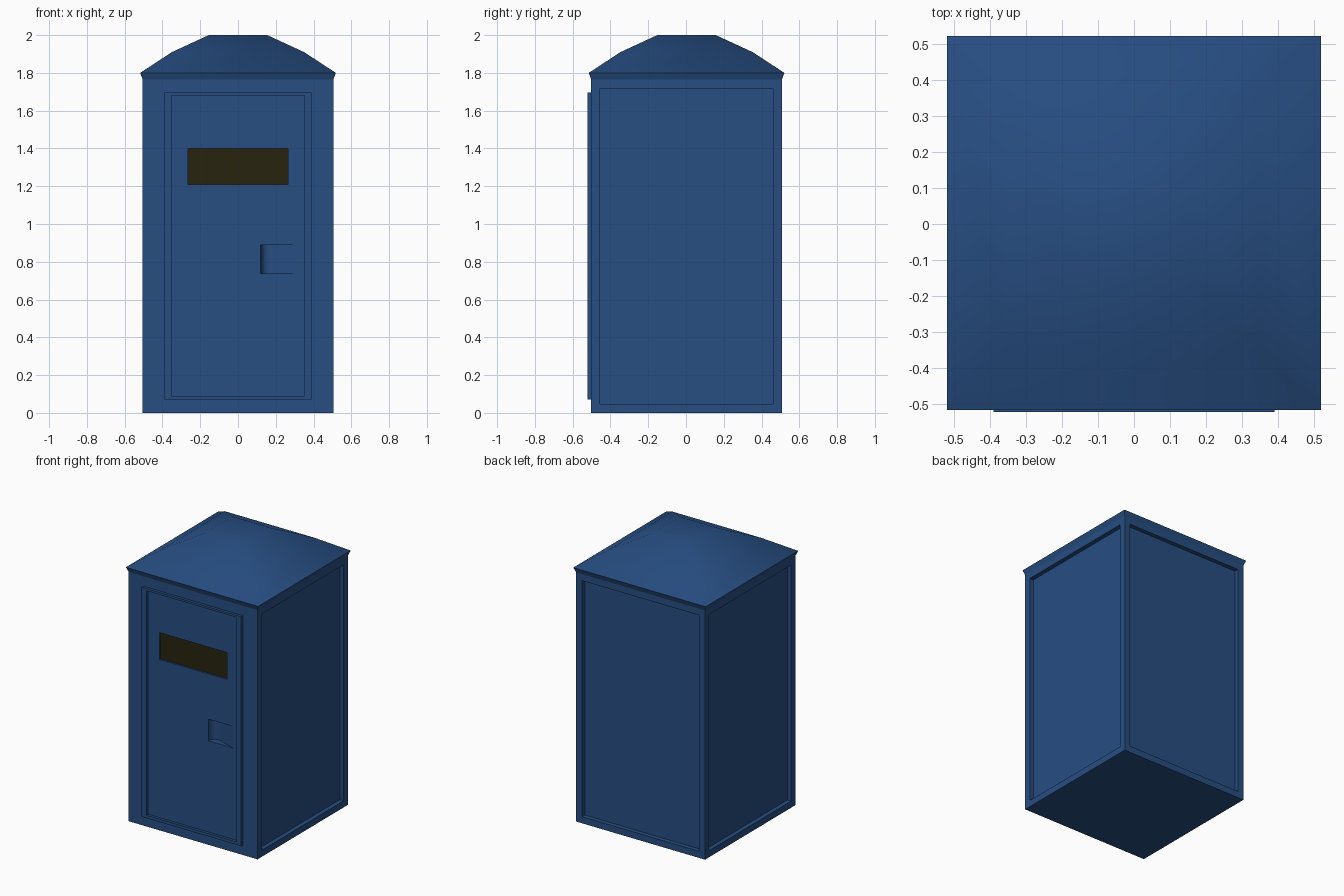
import bpy, bmesh

if "Cube" in bpy.data.objects:
    bpy.data.objects.remove(bpy.data.objects["Cube"])

CY = 0.003          # body centre in y (door frame sticks out at the front)
H = 0.505           # body half width
FRONT = CY - H      # y of the front wall / door surface
TOP = 1.765         # wall height


def material(name, rgb):
    m = bpy.data.materials.new(name)
    m.diffuse_color = (*rgb, 1)
    m.use_nodes = True
    m.node_tree.nodes["Principled BSDF"].inputs["Base Color"].default_value = m.diffuse_color
    return m


blue = material("cabin blue", (0.020, 0.075, 0.222))
dark = material("window dark", (0.020, 0.017, 0.005))


def finish(name, bm, mat, normals=True):
    if normals:
        bmesh.ops.recalc_face_normals(bm, faces=bm.faces)
    me = bpy.data.meshes.new(name)
    bm.to_mesh(me)
    bm.free()
    me.materials.append(mat)
    ob = bpy.data.objects.new(name, me)
    bpy.context.collection.objects.link(ob)
    return ob


def bridge(bm, a, b):
    n = len(a)
    for i in range(n):
        bm.faces.new((a[i], a[(i + 1) % n], b[(i + 1) % n], b[i]))


def rect(bm, x0, x1, z0, z1, y):
    return [bm.verts.new((x, y, z)) for x, z in ((x0, z0), (x1, z0), (x1, z1), (x0, z1))]


WIN = (-0.264, 0.264, 1.21, 1.40)
GRIP = (0.12, 0.312, 0.737, 0.89)

# Cabin: box with recessed side and back panels, front wall with two openings
bm = bmesh.new()
bmesh.ops.create_cube(bm, size=1)
for v in bm.verts:
    v.co = (v.co.x * 2 * H, v.co.y * 2 * H + CY, (v.co.z + 0.5) * TOP)
bm.normal_update()
panels = [f for f in bm.faces if abs(f.normal.z) < 0.5 and f.normal.y > -0.5]
front = [f for f in bm.faces if f.normal.y < -0.5]
bmesh.ops.inset_individual(bm, faces=panels, thickness=0.066)
bmesh.ops.inset_individual(bm, faces=panels, thickness=0.0005, depth=-0.03)
bmesh.ops.delete(bm, geom=front, context='FACES_ONLY')
xs = sorted([-H, H, *WIN[:2], *GRIP[:2]])
zs = sorted([0, TOP, *WIN[2:], *GRIP[2:]])
for x0, x1 in zip(xs, xs[1:]):
    for z0, z1 in zip(zs, zs[1:]):
        mx, mz = (x0 + x1) / 2, (z0 + z1) / 2
        if any(h[0] < mx < h[1] and h[2] < mz < h[3] for h in (WIN, GRIP)):
            continue
        bm.faces.new(rect(bm, x0, x1, z0, z1, FRONT))
bmesh.ops.remove_doubles(bm, verts=bm.verts, dist=0.0001)
finish("cabin_walls", bm, blue)

# Raised door frame
bm = bmesh.new()
outer, inner = (-0.39, 0.39, 0.07, 1.695), (-0.352, 0.352, 0.09, 1.68)
loops = [rect(bm, *outer, FRONT), rect(bm, *outer, -0.521),
         rect(bm, *inner, -0.521), rect(bm, *inner, FRONT)]
for i in range(4):
    bridge(bm, loops[i], loops[(i + 1) % 4])
finish("door_frame", bm, blue)

# Window: recess rim and dark pane
DEPTH = 0.012
bm = bmesh.new()
bridge(bm, rect(bm, *WIN, FRONT + DEPTH), rect(bm, *WIN, FRONT))
finish("window_rim", bm, blue, False)
bm = bmesh.new()
bm.faces.new(rect(bm, *WIN, FRONT + DEPTH))
finish("window_pane", bm, dark, False)

# Door grip: pocket, curved and deep at the left, ramping flush to the right
bm = bmesh.new()
profile = [(0.12, 0), (0.125, 0.025), (0.138, 0.042), (0.165, 0.05), (0.312, 0)]
low, high = [[bm.verts.new((x, FRONT + d, z)) for x, d in profile] for z in GRIP[2:]]
for i in range(len(profile) - 1):
    bm.faces.new((low[i], low[i + 1], high[i + 1], high[i]))
bm.faces.new(low[::-1])
bm.faces.new(high)
grip = finish("door_grip", bm, blue, False)

# Roof: stacked square tiers, smooth over the top with a sharp eave
bm = bmesh.new()
rings = []
for r, z in ((0.505, TOP), (0.518, 1.80), (0.35, 1.91), (0.155, 2.0)):
    rings.append([bm.verts.new((sx * r, CY + sy * r, z))
                  for sx, sy in ((-1, -1), (1, -1), (1, 1), (-1, 1))])
for a, b in zip(rings, rings[1:]):
    bridge(bm, a, b)
bm.faces.new(rings[0][::-1])
bm.faces.new(rings[-1])
roof = finish("roof", bm, blue)

for ob in (grip, roof):
    bpy.ops.object.select_all(action='DESELECT')
    ob.select_set(True)
    bpy.context.view_layer.objects.active = ob
    bpy.ops.object.shade_smooth_by_angle(angle=0.9)
